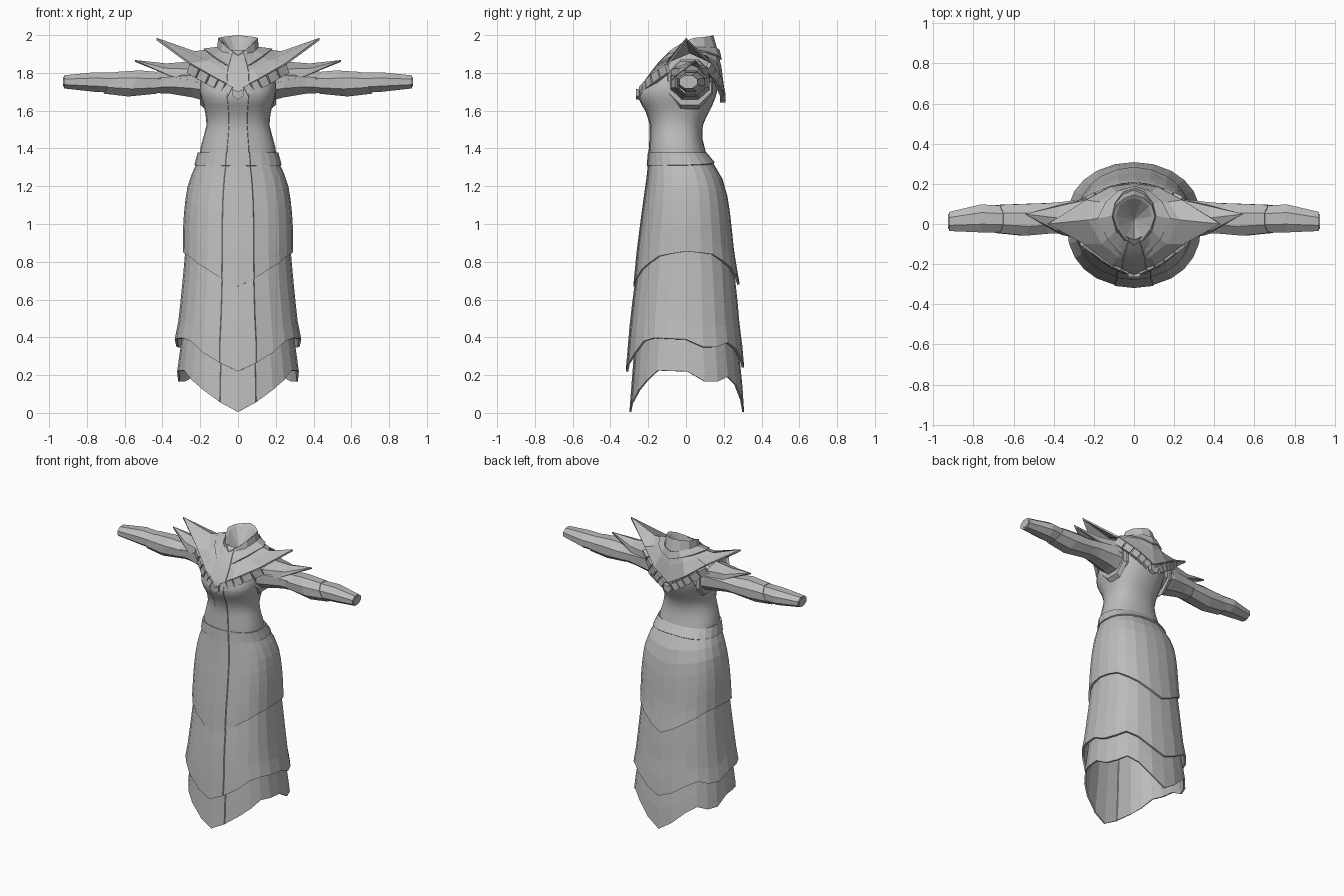
import bpy, bmesh, math
from mathutils import Vector, Matrix

if "Cube" in bpy.data.objects:
    bpy.data.objects.remove(bpy.data.objects["Cube"])

grey = bpy.data.materials.new("cloth grey")
grey.diffuse_color = (0.5, 0.5, 0.5, 1)
grey.use_nodes = True
grey.node_tree.nodes["Principled BSDF"].inputs["Base Color"].default_value = grey.diffuse_color


def finish(name, bm, smooth=False, mirror=False, thick=0):
    bmesh.ops.remove_doubles(bm, verts=bm.verts, dist=1e-5)
    bmesh.ops.recalc_face_normals(bm, faces=bm.faces)
    me = bpy.data.meshes.new(name)
    bm.to_mesh(me)
    bm.free()
    me.materials.append(grey)
    ob = bpy.data.objects.new(name, me)
    bpy.context.collection.objects.link(ob)
    if smooth:
        bpy.ops.object.select_all(action='DESELECT')
        ob.select_set(True)
        bpy.context.view_layer.objects.active = ob
        bpy.ops.object.shade_smooth_by_angle(angle=math.radians(35))
    if mirror:
        m = ob.modifiers.new("mirror", 'MIRROR')
        m.use_clip = True
    if thick:
        s = ob.modifiers.new("thickness", 'SOLIDIFY')
        s.thickness = thick
        s.offset = -1
    return ob


def skin(name, rings, closed=True, caps=False, **kw):
    """Join successive rings of points with quads."""
    bm = bmesh.new()
    rows = [[bm.verts.new(p) for p in r] for r in rings]
    n = len(rows[0])
    for a, b in zip(rows, rows[1:]):
        for i in range(n if closed else n - 1):
            j = (i + 1) % n
            bm.faces.new((a[i], a[j], b[j], b[i]))
    if caps:
        bm.faces.new(rows[0])
        bm.faces.new(rows[-1])
    return finish(name, bm, **kw)


def interp(table, t):
    """Linear lookup in rows of (key, values...)."""
    table = sorted(table)
    if t <= table[0][0]:
        return table[0][1:]
    for a, b in zip(table, table[1:]):
        if t <= b[0]:
            f = (t - a[0]) / (b[0] - a[0])
            return [u + (v - u) * f for u, v in zip(a[1:], b[1:])]
    return table[-1][1:]


HALF = [0, 13, 13.6, 30, 45, 60, 75, 90, 105, 120, 135, 150, 167, 180]
ANGLES = HALF + [-a for a in HALF[-2:0:-1]]


def body_point(profile, z, deg):
    """Point on a rounded section; deg is measured from the front."""
    hx, yf, yb = interp(profile, z)
    s, c = math.sin(math.radians(deg)), math.cos(math.radians(deg))
    k = 0.85
    x = math.copysign(abs(s) ** k, s) * hx
    y = (yf + yb) / 2 - math.copysign(abs(c) ** k, c) * (yb - yf) / 2
    if abs(deg) < 13.3:            # raised front panel
        y -= 0.005
    return (x, y, z)


def garment(name, profile, top, hem, steps, **kw):
    rings = []
    for i in range(steps + 1):
        f = i / steps
        rings.append([body_point(profile, top + (interp(hem, abs(a))[0] - top) * f, a)
                      for a in ANGLES])
    return skin(name, rings, **kw)


# Three skirt tiers, profile rows are (z, half width, front y, back y)
garment("upper_skirt", [(1.33, .215, -.195, .14), (1.28, .24, -.20, .175), (1.2, .267, -.21, .21),
                        (1.1, .283, -.225, .228), (1.0, .29, -.238, .24), (.85, .292, -.257, .255),
                        (.66, .30, -.275, .288)], 1.33,
        [(0, .67), (30, .76), (60, .83), (90, .855), (120, .84), (150, .77), (180, .68)], 7, thick=.013)
garment("middle_skirt", [(.95, .272, -.225, .222), (.8, .284, -.25, .25), (.6, .303, -.278, .272),
                         (.45, .32, -.295, .285), (.39, .335, -.30, .295), (.22, .337, -.314, .31)], .95,
        [(0, .22), (30, .32), (50, .40), (90, .39), (110, .335), (140, .38), (160, .30), (180, .24)],
        6, thick=.013)
garment("lower_skirt", [(.55, .285, -.25, .25), (.38, .30, -.265, .272), (.2, .325, -.28, .295),
                        (.0, .335, -.295, .308)], .55,
        [(0, .005), (30, .12), (60, .225), (90, .22), (110, .15), (140, .20), (160, .10), (180, .005)],
        4, thick=.01)

# Belt
garment("belt", [(1.38, .213, -.197, .108), (1.31, .232, -.203, .165)], 1.378,
        [(0, 1.308), (90, 1.312), (180, 1.325)], 1, thick=.02)

# Bodice
garment("bodice", [(1.34, .205, -.195, .115), (1.4, .20, -.192, .10), (1.46, .183, -.188, .085),
                   (1.53, .165, -.187, .09), (1.6, .175, -.21, .125), (1.65, .19, -.243, .15),
                   (1.69, .205, -.252, .163), (1.75, .205, -.222, .172), (1.82, .19, -.17, .175),
                   (1.87, .14, -.13, .165), (1.92, .09, -.07, .15)], 1.34,
        [(0, 1.92), (180, 1.92)], 16, smooth=True)

# Shoulder mantle, half rings from front to back
NECK = [(0, -.12, 1.835), (.05, -.095, 1.87), (.09, -.03, 1.91), (.11, .04, 1.93),
        (.095, .1, 1.93), (.055, .15, 1.925), (0, .168, 1.915)]
MID = [(0, -.185, 1.785), (.08, -.165, 1.82), (.16, -.1, 1.865), (.23, .02, 1.915),
       (.17, .11, 1.89), (.09, .165, 1.86), (0, .188, 1.83)]
EDGE = [(0, -.235, 1.715), (.11, -.205, 1.77), (.25, -.1, 1.85), (.43, 0, 1.985),
        (.24, .12, 1.87), (.12, .185, 1.78), (0, .203, 1.71)]
skin("mantle", [NECK, MID, EDGE], closed=False, mirror=True, thick=.012)

# Narrow yoke lying over the mantle
yoke = [[Vector(p).lerp(Vector(q), f) + Vector((0, (p[1] - .03) * .07, .008)) for p, q in zip(NECK, MID)]
        for f in (0, .6)]
skin("yoke", yoke, closed=False, mirror=True, thick=.01)

# Standing collar with a hollow throat
RIM = [(0, -.108, 1.895), (.045, -.075, 1.925), (.085, -.02, 1.96), (.105, .04, 1.985),
       (.088, .095, 1.99), (.045, .13, 1.995), (0, .145, 2.0)]
inner = [(x * .85, .03 + (y - .03) * .87, z - .01) for x, y, z in RIM]
pit = [(0, .02, 1.86)] * 7
bm_collar = skin("collar", [NECK, RIM, inner], closed=False, mirror=True)
bm = bmesh.new()
tip = bm.verts.new(pit[0])
ring = [bm.verts.new(p) for p in inner]
for a, b in zip(ring, ring[1:]):
    bm.faces.new((a, b, tip))
finish("throat_lining", bm, mirror=True)

# Lower shoulder spike
bm = bmesh.new()
tip = bm.verts.new((.545, .05, 1.868))
base = [bm.verts.new(p) for p in [(.21, -.085, 1.75), (.24, -.075, 1.82), (.25, .02, 1.86),
                                  (.24, .12, 1.83), (.21, .13, 1.75)]]
low = [bm.verts.new(p) for p in [(.36, -.055, 1.785), (.39, -.03, 1.825), (.38, .03, 1.85),
                                 (.37, .09, 1.825), (.35, .1, 1.785)]]
for i in range(4):
    bm.faces.new((base[i], base[i + 1], low[i + 1], low[i]))
    bm.faces.new((low[i], low[i + 1], tip))
finish("shoulder_spike", bm, mirror=True, thick=.01)


# Chains of plates below the mantle edge
def plate_chain(name, points, count):
    bm = bmesh.new()
    pts = [(i, *p) for i, p in enumerate(points)]
    for k in range(count):
        t0 = (k + .06) / count * (len(points) - 1)
        t1 = (k + .94) / count * (len(points) - 1)
        a, b = Vector(interp(pts, t0)), Vector(interp(pts, t1))
        along = (b - a).normalized()
        c = (a + b) / 2
        out = Vector((c.x * .7, c.y - .02, .02))
        out = (out - along * out.dot(along)).normalized()
        up = out.cross(along)
        m = Matrix((along, up, out)).transposed().to_4x4()
        m.translation = c
        bmesh.ops.create_cube(bm, size=1, matrix=m @ Matrix.Diagonal(((b - a).length, .05, .022, 1)))
    finish(name, bm, mirror=True)


plate_chain("front_plates", [(.035, -.24, 1.70), (.13, -.195, 1.75), (.26, -.095, 1.825)], 5)
plate_chain("back_plates", [(.035, .195, 1.685), (.13, .175, 1.75), (.25, .115, 1.835)], 5)

# Centre clasps, front and back
for name, y, z in (("front_clasp", -.25, 1.69), ("back_clasp", .195, 1.675)):
    d = math.copysign(.014, y)
    outline = [(-.03, .025), (0, .01), (.03, .025), (.03, -.012), (0, -.032), (-.03, -.012)]
    skin(name, [[(x, y + s * d, z + h) for x, h in outline] for s in (-1, 1)], caps=True)


# Arms: faceted sections (x, front y, back y, bottom z, top z)
def sleeve(name, rows, lean=0.0, caps=True):
    rings = []
    for x, y0, y1, z0, z1 in rows:
        ring = []
        for k in range(8):
            a = math.radians(22.5 + 45 * k)
            c, s = math.cos(a) / .924, math.sin(a) / .924
            ring.append((x + lean * s, (y0 + y1) / 2 + c * (y1 - y0) / 2, (z0 + z1) / 2 + s * (z1 - z0) / 2))
        rings.append(ring)
    return skin(name, rings, caps=caps, mirror=True)


sleeve("upper_sleeve", [(.15, -.085, .125, 1.645, 1.85), (.24, -.08, .125, 1.67, 1.835),
                        (.36, -.05, .11, 1.69, 1.815), (.48, -.04, .10, 1.695, 1.80),
                        (.53, -.035, .09, 1.70, 1.80)])
sleeve("elbow_guard", [(.40, -.045, .105, 1.69, 1.80), (.55, -.058, .10, 1.675, 1.813),
                       (.68, -.045, .095, 1.69, 1.805)], lean=-.03)
sleeve("forearm", [(.58, -.04, .085, 1.69, 1.80), (.76, -.042, .098, 1.70, 1.803),
                   (.922, -.035, .06, 1.718, 1.787)])
sleeve("cuff_inset", [(.90, -.026, .05, 1.727, 1.778), (.926, -.026, .05, 1.727, 1.778)])
# Ring where the sleeve meets the bodice
sleeve("armhole_trim", [(.175, -.10, .14, 1.61, 1.87), (.20, -.095, .135, 1.63, 1.86)])
